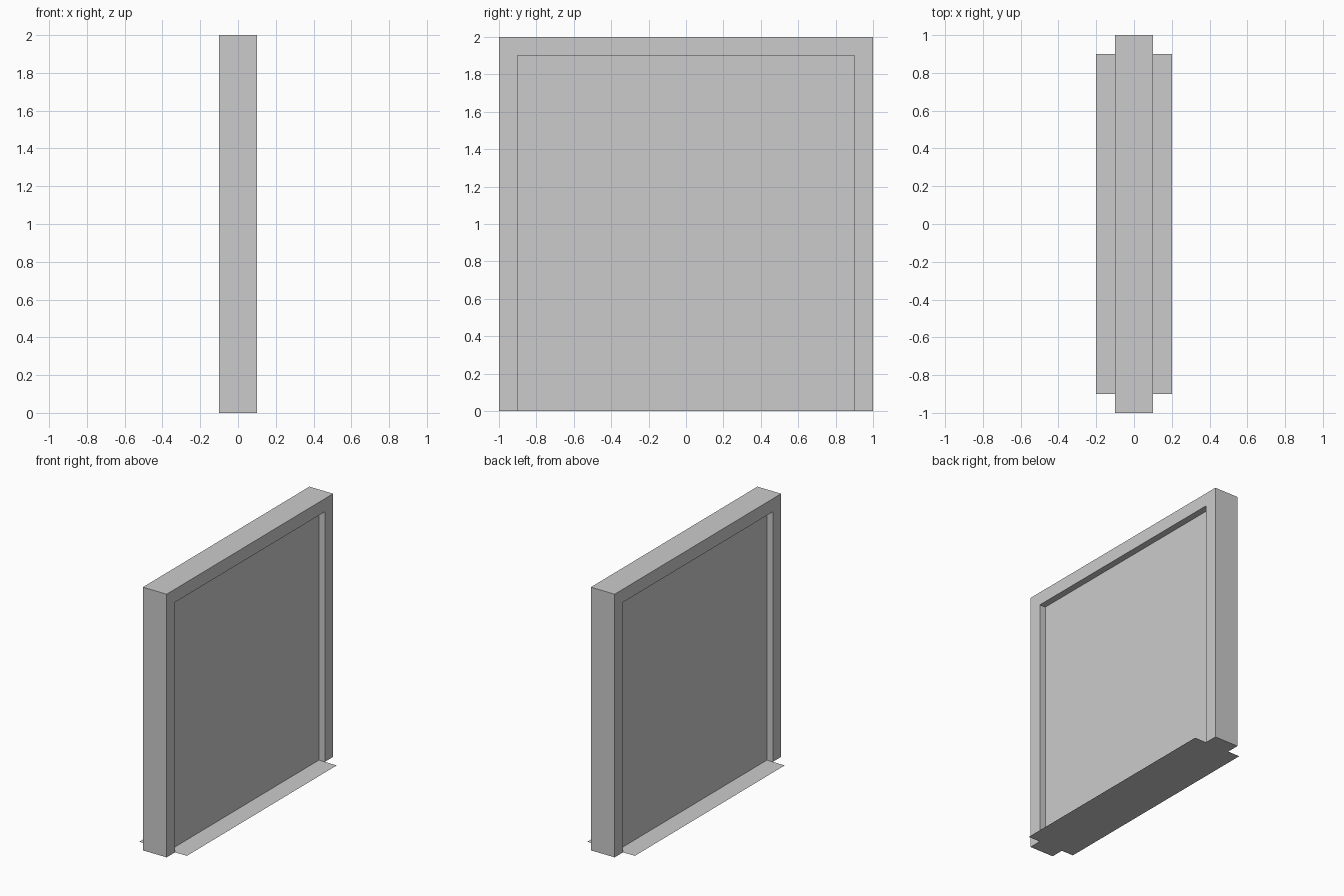
import bpy, bmesh

if "Cube" in bpy.data.objects:
    bpy.data.objects.remove(bpy.data.objects["Cube"])


def extrude_profile(name, points, half_x):
    """Solid from a (y, z) outline, extruded along x and centred on x = 0."""
    bm = bmesh.new()
    face = bm.faces.new([bm.verts.new((-half_x, y, z)) for y, z in points])
    out = bmesh.ops.extrude_face_region(bm, geom=[face])
    moved = [v for v in out["geom"] if isinstance(v, bmesh.types.BMVert)]
    bmesh.ops.translate(bm, verts=moved, vec=(2 * half_x, 0, 0))
    bmesh.ops.recalc_face_normals(bm, faces=bm.faces)
    return add_object(name, bm)


def add_object(name, bm):
    mesh = bpy.data.meshes.new(name)
    bm.to_mesh(mesh)
    bm.free()
    obj = bpy.data.objects.new(name, mesh)
    bpy.context.collection.objects.link(obj)
    return obj


# Door frame: two jambs and a head in one outline, open at the bottom
extrude_profile("door_frame", [(-1, 0), (-1, 2), (1, 2), (1, 0),
                               (0.9, 0), (0.9, 1.9), (-0.9, 1.9), (-0.9, 0)], 0.1)

# Door panel, recessed on both sides
extrude_profile("door_panel", [(-0.9, 0), (-0.9, 1.9), (0.9, 1.9), (0.9, 0)], 0.05)

# Paper-thin threshold strip on each side of the panel
bm = bmesh.new()
bm.faces.new([bm.verts.new((x, y, 0)) for x, y in
              ((0.05, -0.9), (0.2, -0.9), (0.2, 0.9), (0.05, 0.9))])
threshold = add_object("threshold", bm)
threshold.modifiers.new("Mirror", 'MIRROR')
